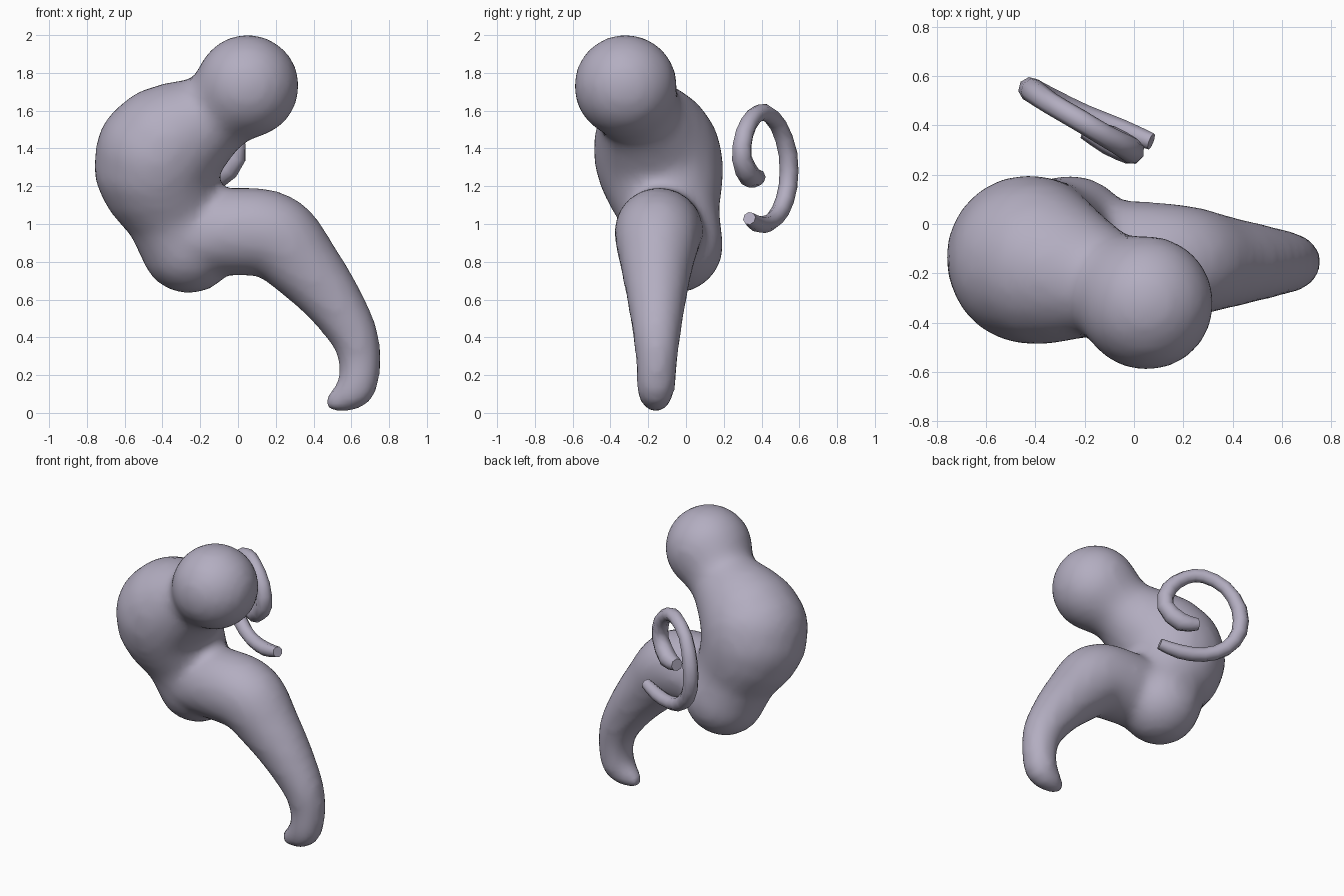
import bpy
import bmesh
from mathutils import Vector, Matrix

cube = bpy.data.objects.get("Cube")
if cube:
    bpy.data.objects.remove(cube)

# One soft lilac grey for everything
clay = bpy.data.materials.new("lilac grey")
clay.use_nodes = True
colour = (0.45, 0.42, 0.53, 1)
clay.diffuse_color = colour
clay.node_tree.nodes["Principled BSDF"].inputs["Base Color"].default_value = colour


def add_object(name, data):
    obj = bpy.data.objects.new(name, data)
    bpy.context.collection.objects.link(obj)
    data.materials.append(clay)
    return obj


def spline_point(chain, i, t):
    """Catmull-Rom interpolation of (x, y, z, radius) along a chain."""
    a, b, c, d = (Vector(chain[min(max(i + k, 0), len(chain) - 1)]) for k in (-1, 0, 1, 2))
    return (b * 2 + (c - a) * t + (a * 2 - b * 5 + c * 4 - d) * t ** 2
            + (b * 3 - a - c * 3 + d) * t ** 3) / 2


def add_chain(bm, chain, steps):
    """Overlapping balls that sweep out a tapered limb."""
    for i in range(len(chain) - 1):
        for s in range(steps + 1):
            p = spline_point(chain, i, s / steps)
            bmesh.ops.create_icosphere(bm, subdivisions=3, radius=p[3],
                                       matrix=Matrix.Translation(p.xyz))


# Head, neck, chest and belly, as x, y, z, radius
torso = [(0.05, -0.32, 1.73, 0.275), (-0.13, -0.24, 1.58, 0.225),
         (-0.42, -0.15, 1.36, 0.34), (-0.34, -0.09, 1.08, 0.27),
         (-0.26, -0.06, 0.89, 0.26)]
# Tapering limb that hooks back at the tip
limb = [(-0.22, -0.12, 0.94, 0.22), (0.0, -0.14, 0.96, 0.235),
        (0.19, -0.15, 0.935, 0.23), (0.34, -0.155, 0.79, 0.195),
        (0.49, -0.155, 0.61, 0.16), (0.61, -0.155, 0.42, 0.13),
        (0.645, -0.155, 0.27, 0.112), (0.63, -0.16, 0.14, 0.105),
        (0.57, -0.16, 0.085, 0.082), (0.51, -0.16, 0.055, 0.055)]

bm = bmesh.new()
add_chain(bm, torso, 5)
add_chain(bm, limb, 5)
mesh = bpy.data.meshes.new("body")
bm.to_mesh(mesh)
bm.free()
body = add_object("body", mesh)

# Fuse the balls into one skin and soften the joins
remesh = body.modifiers.new("fuse", 'REMESH')
remesh.mode = 'VOXEL'
remesh.voxel_size = 0.03
remesh.use_smooth_shade = True
soften = body.modifiers.new("soften", 'SMOOTH')
soften.factor = 0.5
soften.iterations = 8

# Separate curled tendril behind the body
curl = [(-0.2, 0.385, 1.25, 0.04), (-0.1, 0.34, 1.25, 0.06),
        (-0.01, 0.295, 1.35, 0.055), (-0.03, 0.31, 1.48, 0.05),
        (-0.12, 0.36, 1.57, 0.045), (-0.22, 0.42, 1.59, 0.045),
        (-0.34, 0.49, 1.52, 0.045), (-0.41, 0.54, 1.37, 0.05),
        (-0.41, 0.54, 1.2, 0.05), (-0.33, 0.5, 1.07, 0.048),
        (-0.2, 0.44, 1.005, 0.045), (-0.05, 0.38, 1.0, 0.045),
        (0.07, 0.335, 1.03, 0.035)]
path = bpy.data.curves.new("curled_tendril", 'CURVE')
path.dimensions = '3D'
path.bevel_depth = 1
path.bevel_resolution = 2
path.use_fill_caps = True
spline = path.splines.new('POLY')
samples = [spline_point(curl, i, s / 2) for i in range(len(curl) - 1) for s in range(2)]
samples.append(Vector(curl[-1]))
spline.points.add(len(samples) - 1)
for point, p in zip(spline.points, samples):
    point.co = (*p.xyz, 1)
    point.radius = p[3]
spline.use_smooth = True
tendril = add_object("curled_tendril", path)

# Turn the tendril into a mesh with smooth sides and crisp ends
bpy.ops.object.select_all(action='DESELECT')
tendril.select_set(True)
bpy.context.view_layer.objects.active = tendril
bpy.ops.object.convert(target='MESH')
bpy.ops.object.shade_smooth_by_angle(angle=0.9)
